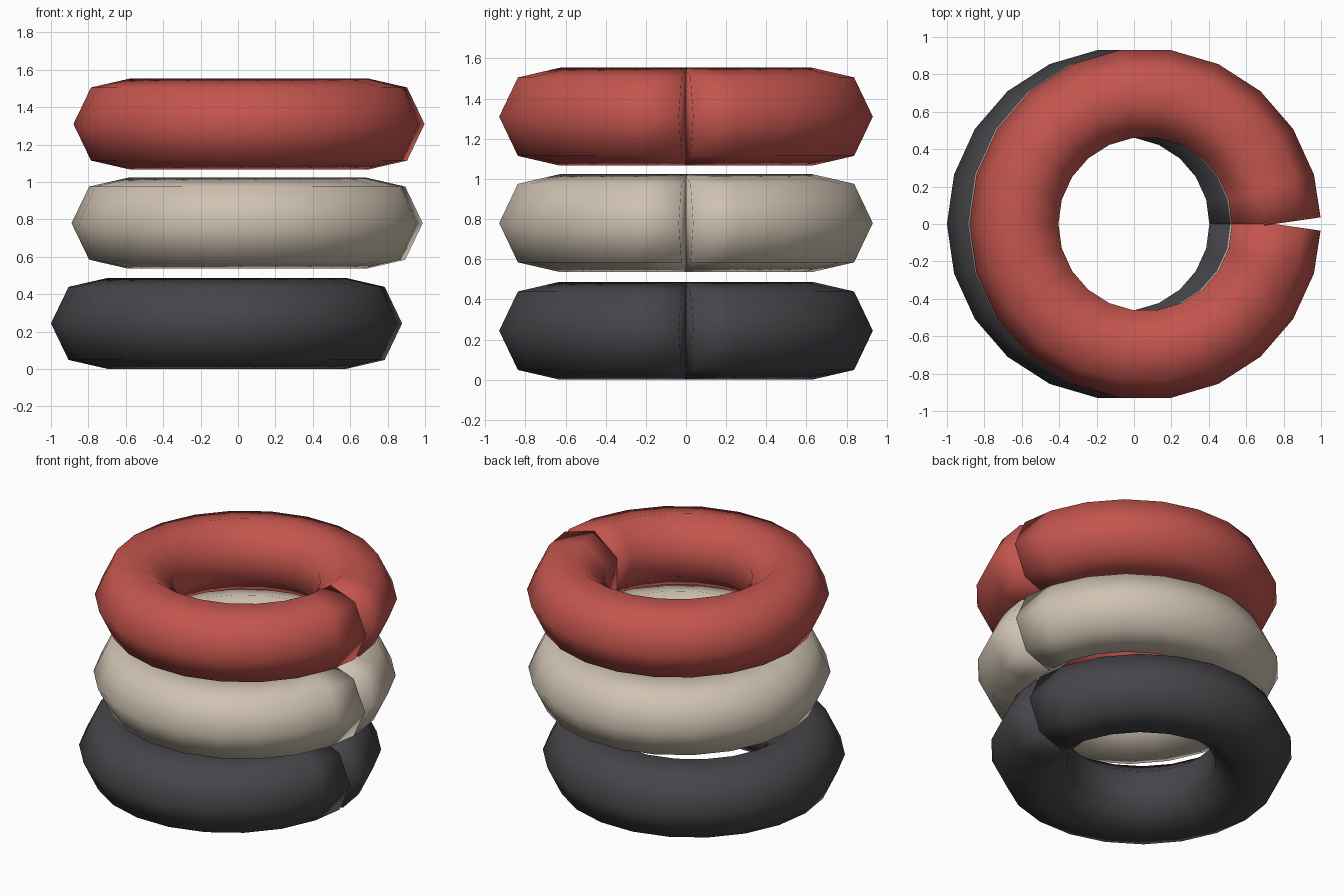
import bpy
import bmesh
from math import sin, cos, pi
from mathutils import Vector

cube = bpy.data.objects.get("Cube")
if cube:
    bpy.data.objects.remove(cube, do_unlink=True)

SEGMENTS = 22      # steps along each ring
SIDES = 7          # sides of the tube
RING_RADIUS = 0.69
TUBE_RADIUS = 0.25


def make_material(name, color):
    mat = bpy.data.materials.new(name)
    mat.use_nodes = True
    mat.diffuse_color = (*color, 1)
    bsdf = mat.node_tree.nodes["Principled BSDF"]
    bsdf.inputs["Base Color"].default_value = (*color, 1)
    bsdf.inputs["Roughness"].default_value = 0.7
    return mat


def make_ring(name, center, material):
    """Sweep a capped tube once round a circle, leaving an open seam at +x."""
    bm = bmesh.new()
    step = 2 * pi / SEGMENTS
    loops = []
    for i in range(SEGMENTS + 1):
        a = i * step
        # the end sections sit square to the first and last path segments
        tilt = a + step / 2 if i == 0 else a - step / 2 if i == SEGMENTS else a
        path = Vector((cos(a), sin(a), 0)) * RING_RADIUS
        out = Vector((cos(tilt), sin(tilt), 0))
        loop = []
        for j in range(SIDES):
            b = 2 * pi * j / SIDES
            offset = out * cos(b) + Vector((0, 0, sin(b)))
            loop.append(bm.verts.new(path + offset * TUBE_RADIUS))
        loops.append(loop)

    # tube walls
    for a, b in zip(loops, loops[1:]):
        for j in range(SIDES):
            k = (j + 1) % SIDES
            bm.faces.new((a[j], b[j], b[k], a[k]))
    # end caps
    bm.faces.new(loops[0])
    bm.faces.new(loops[-1][::-1])

    bmesh.ops.recalc_face_normals(bm, faces=bm.faces)
    for face in bm.faces:
        face.smooth = True
    mesh = bpy.data.meshes.new(name)
    bm.to_mesh(mesh)
    bm.free()
    mesh.materials.append(material)
    obj = bpy.data.objects.new(name, mesh)
    obj.location = center
    bpy.context.collection.objects.link(obj)
    return obj


# three stacked rings, the lowest shifted sideways
make_ring("bottom_ring", (-0.06, 0, 0.244),
          make_material("charcoal", (0.06, 0.06, 0.068)))
make_ring("middle_ring", (0.05, 0, 0.78),
          make_material("beige", (0.62, 0.54, 0.44)))
make_ring("top_ring", (0.06, 0, 1.31),
          make_material("brick_red", (0.55, 0.09, 0.075)))
